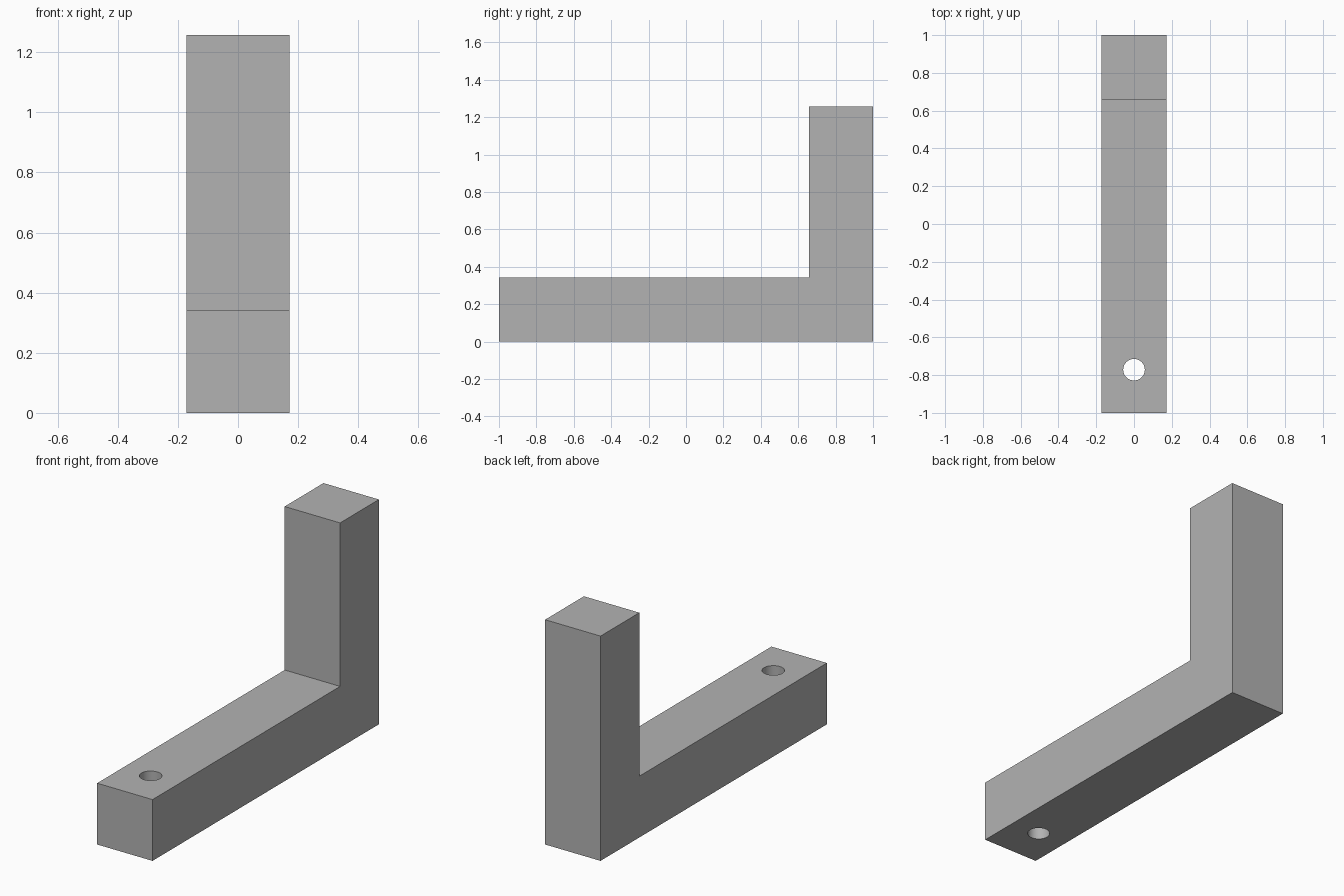
import bpy
import bmesh
import math

cube = bpy.data.objects.get("Cube")
if cube:
    bpy.data.objects.remove(cube, do_unlink=True)

U = 2 / 35                      # one design unit
LENGTH, WIDTH, HEIGHT, THICK = 35 * U, 6 * U, 22 * U, 6 * U
HOLE_RADIUS, HOLE_INSET = U, 4 * U

grey = bpy.data.materials.new("plain grey")
grey.use_nodes = True
colour = (0.45, 0.45, 0.45, 1)
grey.diffuse_color = colour
grey.node_tree.nodes["Principled BSDF"].inputs["Base Color"].default_value = colour

# L-shaped side profile (y, z), extruded across the width
front, back = -LENGTH / 2, LENGTH / 2
profile = [(front, 0), (back, 0), (back, HEIGHT), (back - THICK, HEIGHT),
           (back - THICK, THICK), (front, THICK)]
bm = bmesh.new()
side = bm.faces.new([bm.verts.new((-WIDTH / 2, y, z)) for y, z in profile])
extruded = bmesh.ops.extrude_face_region(bm, geom=[side])["geom"]
bmesh.ops.translate(bm, vec=(WIDTH, 0, 0),
                    verts=[g for g in extruded if isinstance(g, bmesh.types.BMVert)])
bmesh.ops.recalc_face_normals(bm, faces=bm.faces)
mesh = bpy.data.meshes.new("angle_bracket")
bm.to_mesh(mesh)
bm.free()
mesh.materials.append(grey)
bracket = bpy.data.objects.new("angle_bracket", mesh)
bpy.context.collection.objects.link(bracket)

# Round bolt hole through the front end of the foot
bpy.ops.mesh.primitive_cylinder_add(vertices=48, radius=HOLE_RADIUS, depth=THICK * 2,
                                    location=(0, front + HOLE_INSET, THICK / 2))
cutter = bpy.context.object
cutter.name = "hole_cutter"
cutter.hide_render = True
cutter.data.materials.append(grey)

hole = bracket.modifiers.new("bolt_hole", 'BOOLEAN')
hole.operation = 'DIFFERENCE'
hole.solver = 'EXACT'
hole.object = cutter

# Bake the cut, drop the cutter, and smooth only the hole wall
bpy.ops.object.select_all(action='DESELECT')
bracket.select_set(True)
bpy.context.view_layer.objects.active = bracket
bpy.ops.object.modifier_apply(modifier=hole.name)
bpy.data.objects.remove(cutter, do_unlink=True)
bpy.ops.object.shade_smooth_by_angle(angle=math.radians(30))
